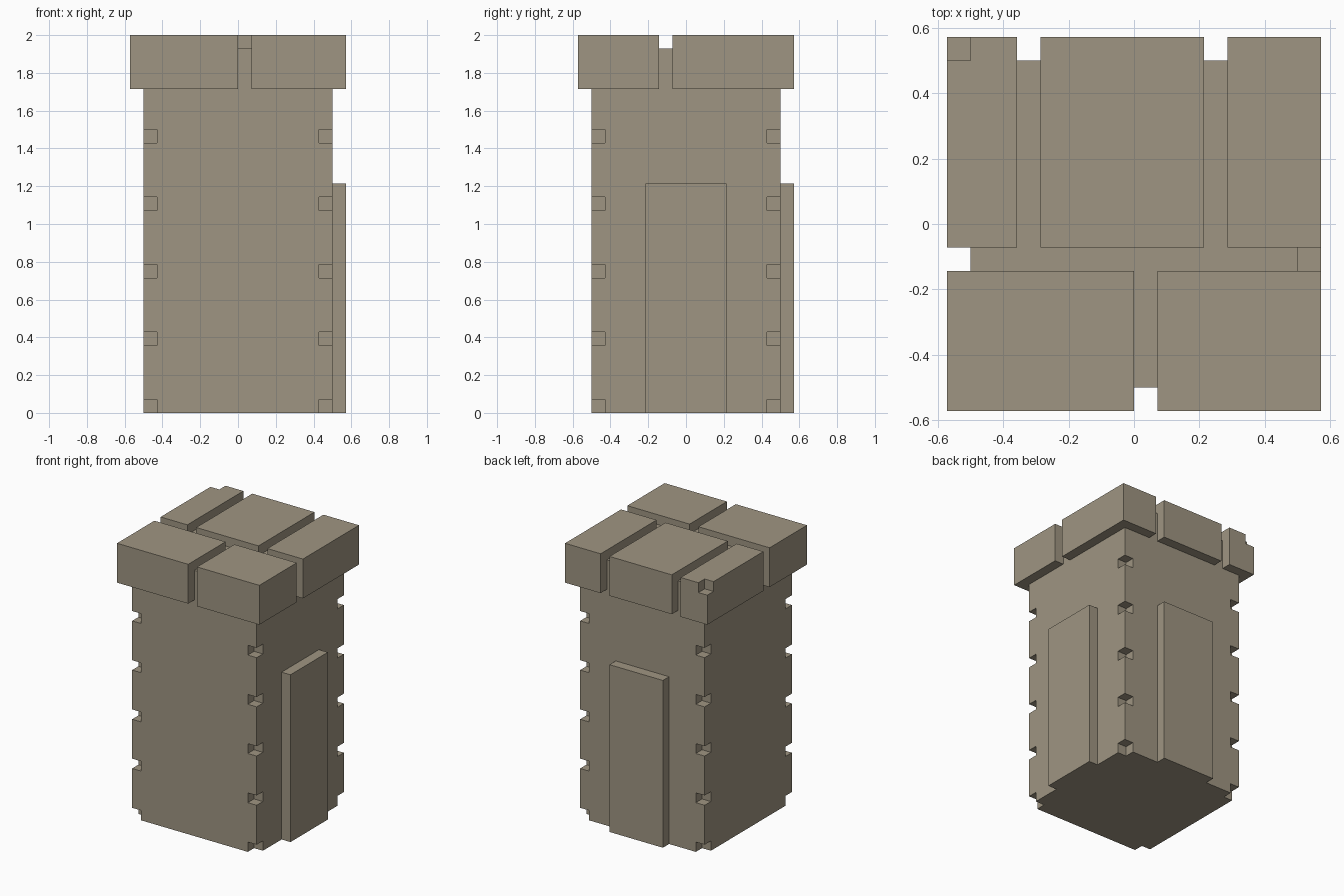
import bpy
import bmesh
from mathutils import Vector

default = bpy.data.objects.get("Cube")
if default:
    bpy.data.objects.remove(default, do_unlink=True)

U = 1 / 14  # one building unit

stone = bpy.data.materials.new("warm_grey_stone")
stone.use_nodes = True
colour = (0.347, 0.301, 0.223, 1)
stone.diffuse_color = colour
stone.node_tree.nodes["Principled BSDF"].inputs["Base Color"].default_value = colour


def boxes(name, spans):
    """One object made of boxes, each given as (low corner, high corner) in units."""
    bm = bmesh.new()
    for low, high in spans:
        low, high = Vector(low) * U, Vector(high) * U
        verts = bmesh.ops.create_cube(bm, size=1)["verts"]
        bmesh.ops.scale(bm, vec=high - low, verts=verts)
        bmesh.ops.translate(bm, vec=(low + high) / 2, verts=verts)
    mesh = bpy.data.meshes.new(name)
    bm.to_mesh(mesh)
    bm.free()
    mesh.materials.append(stone)
    obj = bpy.data.objects.new(name, mesh)
    bpy.context.collection.objects.link(obj)
    return obj


def cut(obj, cutter):
    """Subtract the cutter from the object, then discard it."""
    cutter.hide_render = True
    mod = obj.modifiers.new("cut", "BOOLEAN")
    mod.operation = "DIFFERENCE"
    mod.solver = "EXACT"
    mod.object = cutter
    bpy.context.view_layer.objects.active = obj
    bpy.ops.object.modifier_apply(modifier=mod.name)
    bpy.data.objects.remove(cutter, do_unlink=True)


# Tower shaft, with joints notched into its four corners
shaft = boxes("tower_shaft", [((-7, -7, 0), (7, 7, 27))])
notches = []
for z in range(0, 25, 5):
    bottom = z if z else -1
    for x in (-8, 6):
        for y in (-8, 6):
            notches.append(((x, y, bottom), (x + 2, y + 2, z + 1)))
cut(shaft, boxes("corner_notch_cutter", notches))

# Raised panels on the left side and the back
boxes("side_panel", [((7, -3, 0), (8, 3, 17))])
boxes("back_panel", [((-3, 7, 0), (3, 8, 17))])

# Overhanging cap stones, in two rows separated by open joints
rows = {
    "front": ((-8, -2), [(-8, 0), (1, 8)]),
    "back": ((-1, 8), [(-8, -5), (-4, 3), (4, 8)]),
}
for row, ((y0, y1), stones) in rows.items():
    for i, (x0, x1) in enumerate(stones, 1):
        cap = boxes(f"{row}_cap_stone_{i}", [((x0, y0, 24), (x1, y1, 28))])
        # Chip missing from the back right corner
        if row == "back" and i == 1:
            cut(cap, boxes("chip_cutter", [((-9, 7, 27), (-7, 9, 29))]))
